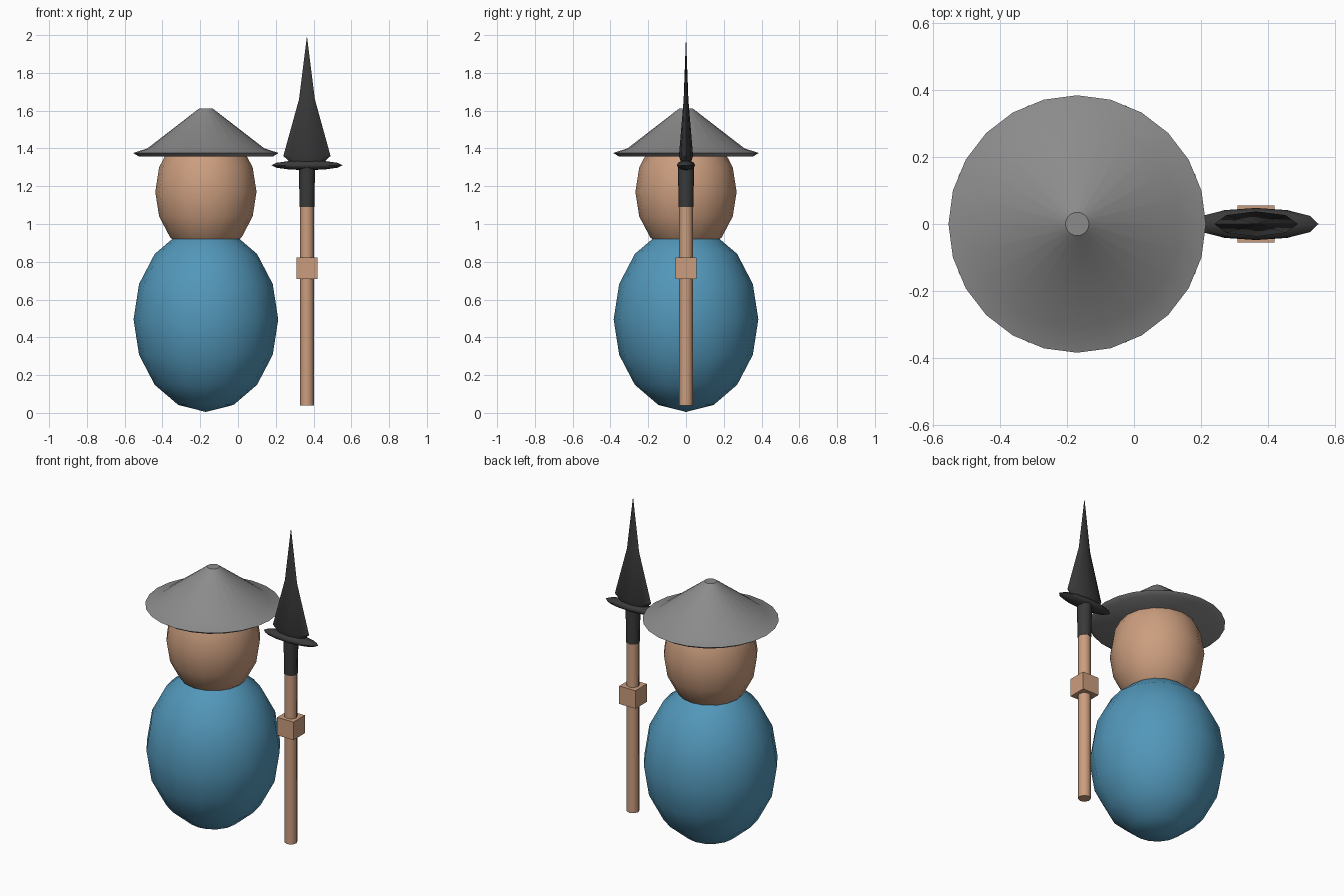
import bpy, bmesh, math
from mathutils import Matrix, Vector

if "Cube" in bpy.data.objects:
    bpy.data.objects.remove(bpy.data.objects["Cube"])


def material(name, rgb):
    m = bpy.data.materials.new(name)
    m.diffuse_color = (*rgb, 1)
    m.use_nodes = True
    m.node_tree.nodes["Principled BSDF"].inputs["Base Color"].default_value = m.diffuse_color
    return m


BLUE = material("blue cloth", (0.085, 0.31, 0.49))
TAN = material("tan", (0.60, 0.34, 0.21))
GREY = material("hat grey", (0.26, 0.26, 0.26))
DARK = material("dark metal", (0.042, 0.042, 0.042))
BODY_X, SPEAR_X = -0.17, 0.365


def finish(name, bm, mat, angle=None):
    bmesh.ops.recalc_face_normals(bm, faces=bm.faces)
    mesh = bpy.data.meshes.new(name)
    bm.to_mesh(mesh)
    bm.free()
    mesh.materials.append(mat)
    ob = bpy.data.objects.new(name, mesh)
    bpy.context.collection.objects.link(ob)
    if angle:
        bpy.ops.object.select_all(action='DESELECT')
        bpy.context.view_layer.objects.active = ob
        ob.select_set(True)
        bpy.ops.object.shade_smooth_by_angle(angle=math.radians(angle))
    return ob


def ball(name, centre, radii, mat, segments=16, rings=8):
    bm = bmesh.new()
    bmesh.ops.create_uvsphere(
        bm, u_segments=segments, v_segments=rings, radius=1,
        matrix=Matrix.Translation(centre) @ Matrix.Diagonal((*radii, 1)))
    return finish(name, bm, mat, 60)


def lathe(name, x, profile, sides, mat, angle, y_scale=1.0):
    """Stack rings of (radius, z) around a vertical axis and cap the ends."""
    bm = bmesh.new()
    rings = []
    for r, z in profile:
        if r == 0:
            rings.append([bm.verts.new((x, 0, z))] * sides)
            continue
        rings.append([bm.verts.new((x + r * math.cos(a), r * math.sin(a) * y_scale, z))
                      for a in (2 * math.pi * i / sides for i in range(sides))])
    for low, high in zip(rings, rings[1:]):
        for i in range(sides):
            j = (i + 1) % sides
            corners = list(dict.fromkeys((low[i], low[j], high[j], high[i])))
            bm.faces.new(corners)
    for ring in (rings[0], rings[-1]):
        if ring[0] is not ring[1]:
            bm.faces.new(ring)
    return finish(name, bm, mat, angle)


# Egg-shaped body and head
ball("body", (BODY_X, 0, 0.495), (0.383, 0.383, 0.49), BLUE)
ball("head", (BODY_X, 0, 1.17), (0.268, 0.268, 0.34), TAN)

# Wide conical hat with a thin brim and flat underside
lathe("hat", BODY_X,
      [(0.355, 1.357), (0.385, 1.376), (0.31, 1.40), (0.035, 1.612)],
      24, GREY, 35)

# Spear shaft and square hand
lathe("spear_shaft", SPEAR_X, [(0.037, 0.04), (0.037, 1.10)], 8, TAN, 50)
bm = bmesh.new()
bmesh.ops.create_cube(bm, size=0.112,
                      matrix=Matrix.Translation((SPEAR_X, 0, 0.766)))
finish("hand", bm, TAN)

# Metal spear head: socket, flat cross guard and tapered blade
lathe("spear_socket", SPEAR_X, [(0.039, 1.09), (0.043, 1.31)], 8, DARK, 50)
ball("cross_guard", (SPEAR_X, 0, 1.311), (0.187, 0.048, 0.026), DARK, 12, 6)
lathe("spear_blade", SPEAR_X,
      [(0.07, 1.31), (0.125, 1.36), (0.042, 1.66), (0, 1.995)],
      8, DARK, 40, y_scale=0.3)
